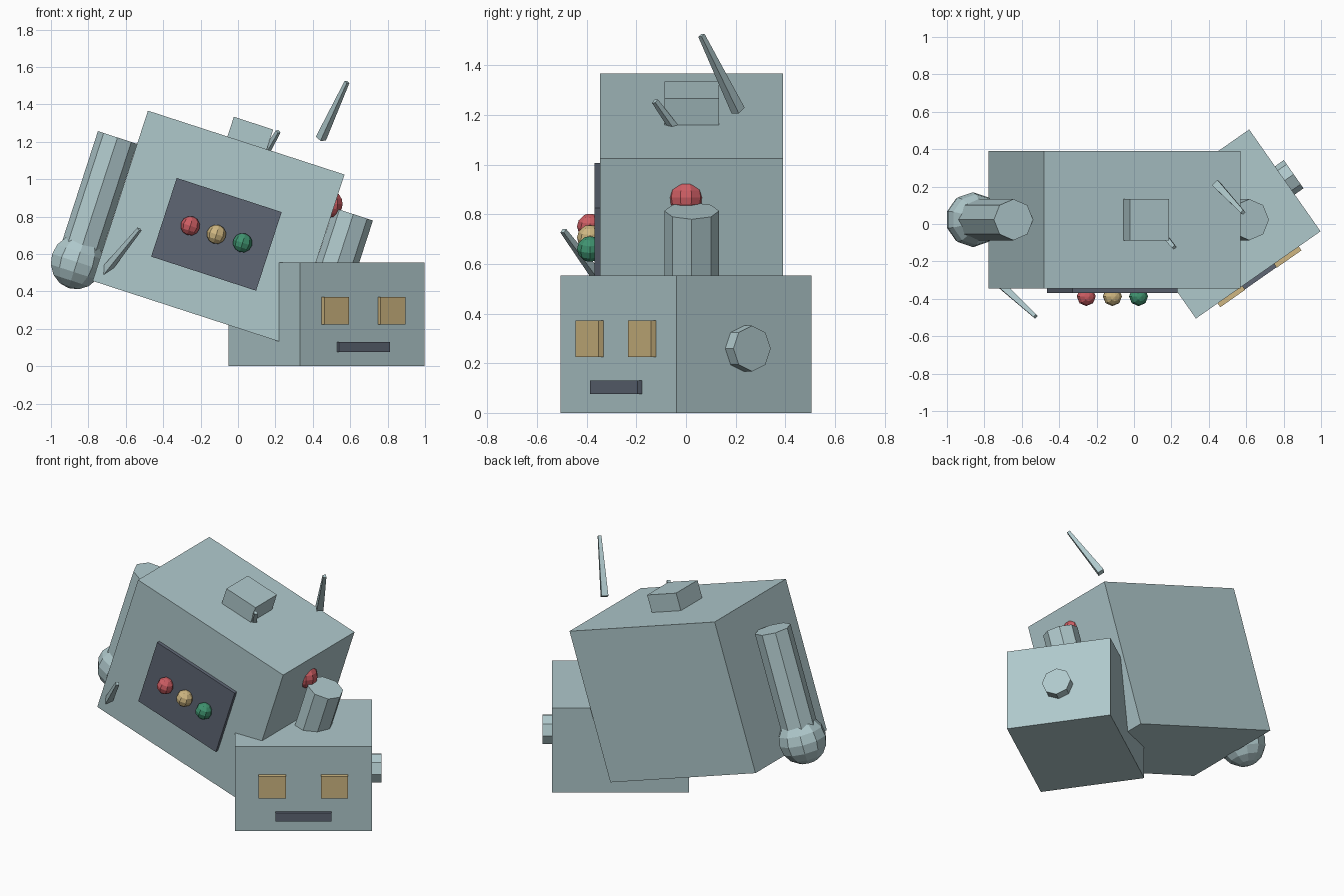
import bpy, bmesh, math
from mathutils import Matrix, Vector

if "Cube" in bpy.data.objects:
    bpy.data.objects.remove(bpy.data.objects["Cube"])


def material(name, rgb):
    m = bpy.data.materials.new(name)
    m.diffuse_color = (*rgb, 1)
    m.use_nodes = True
    m.node_tree.nodes["Principled BSDF"].inputs["Base Color"].default_value = m.diffuse_color
    return m


STEEL = material("pale_steel", (0.43, 0.58, 0.60))
DARK = material("dark_slate", (0.112, 0.133, 0.175))
YELLOW = material("dull_yellow", (0.62, 0.47, 0.22))
RED = material("red", (0.61, 0.11, 0.125))
GREEN = material("green", (0.05, 0.29, 0.16))

# Frames: the torso leans sideways, the head lies turned on the ground
TORSO = Matrix.Translation((-0.104, 0.023, 0.7405)) @ Matrix.Rotation(math.radians(18), 4, 'Y')
HEAD = Matrix.Translation((0.4735, 0, 0.277)) @ Matrix.Rotation(math.radians(35), 4, 'Z')


def finish(name, bm, matrix, mat):
    me = bpy.data.meshes.new(name)
    bm.to_mesh(me)
    bm.free()
    me.materials.append(mat)
    ob = bpy.data.objects.new(name, me)
    ob.matrix_world = matrix
    bpy.context.collection.objects.link(ob)
    return ob


def box(name, frame, loc, size, mat):
    bm = bmesh.new()
    bmesh.ops.create_cube(bm, size=1)
    bmesh.ops.scale(bm, vec=size, verts=bm.verts)
    return finish(name, bm, frame @ Matrix.Translation(loc), mat)


def ball(name, frame, loc, r, mat, seg=8, rings=6):
    bm = bmesh.new()
    bmesh.ops.create_uvsphere(bm, u_segments=seg, v_segments=rings, radius=r)
    return finish(name, bm, frame @ Matrix.Translation(loc), mat)


def rod(name, frame, start, end, r1, r2, sides, mat):
    a, b = Vector(start), Vector(end)
    d = b - a
    bm = bmesh.new()
    bmesh.ops.create_cone(bm, cap_ends=True, segments=sides,
                          radius1=r1, radius2=r2, depth=d.length)
    turn = Vector((0, 0, 1)).rotation_difference(d).to_matrix().to_4x4()
    return finish(name, bm, frame @ Matrix.Translation((a + b) / 2) @ turn, mat)


# Torso with neck block and chest panel
box("torso", TORSO, (0, 0, 0), (1.105, 0.737, 0.957), STEEL)
box("neck", TORSO, (0.005, 0, 0.479), (0.221, 0.221, 0.221), STEEL)
box("chest_panel", TORSO, (0, -0.3685, -0.037), (0.59, 0.045, 0.442), DARK)

# Chest lights
for i, (label, mat) in enumerate((("red", RED), ("yellow", YELLOW), ("green", GREEN))):
    ball(label + "_light", TORSO, (0.147 * (i - 1), -0.41, -0.037), 0.052, mat)

# Arms and hands
for side, s in (("left", -1), ("right", 1)):
    rod(side + "_arm", TORSO, (0.663 * s, 0, -0.41), (0.663 * s, 0, 0.292),
        0.11, 0.11, 8, STEEL)
    ball(side + "_hand", TORSO, (0.663 * s, 0, -0.408), 0.147, STEEL, 10, 8)

# Head with eyes, mouth and ear
box("head", HEAD, (0, 0, 0), (0.813, 0.665, 0.553), STEEL)
for side, s in (("left", -1), ("right", 1)):
    box(side + "_eye", HEAD, (0.184 * s, -0.3325, 0.021), (0.162, 0.05, 0.147), YELLOW)
box("mouth", HEAD, (0, -0.3325, -0.174), (0.332, 0.045, 0.055), DARK)
rod("ear", HEAD, (0.36, 0, -0.018), (0.464, 0, -0.018), 0.092, 0.092, 8, STEEL)

# Loose antenna rods and the antenna tip ball
WORLD = Matrix.Identity(4)
rod("loose_antenna", WORLD, (0.443, 0.21, 1.217), (0.583, 0.062, 1.52), 0.029, 0.014, 4, STEEL)
rod("top_antenna", WORLD, (0.057, 0.066, 0.987), (0.215, -0.125, 1.255), 0.029, 0.014, 4, STEEL)
rod("front_antenna", WORLD, (-0.727, -0.31, 0.487), (-0.527, -0.494, 0.733), 0.029, 0.014, 4, STEEL)
ball("antenna_tip", WORLD, (0.49, 0, 0.868), 0.073, RED, 10, 8)
